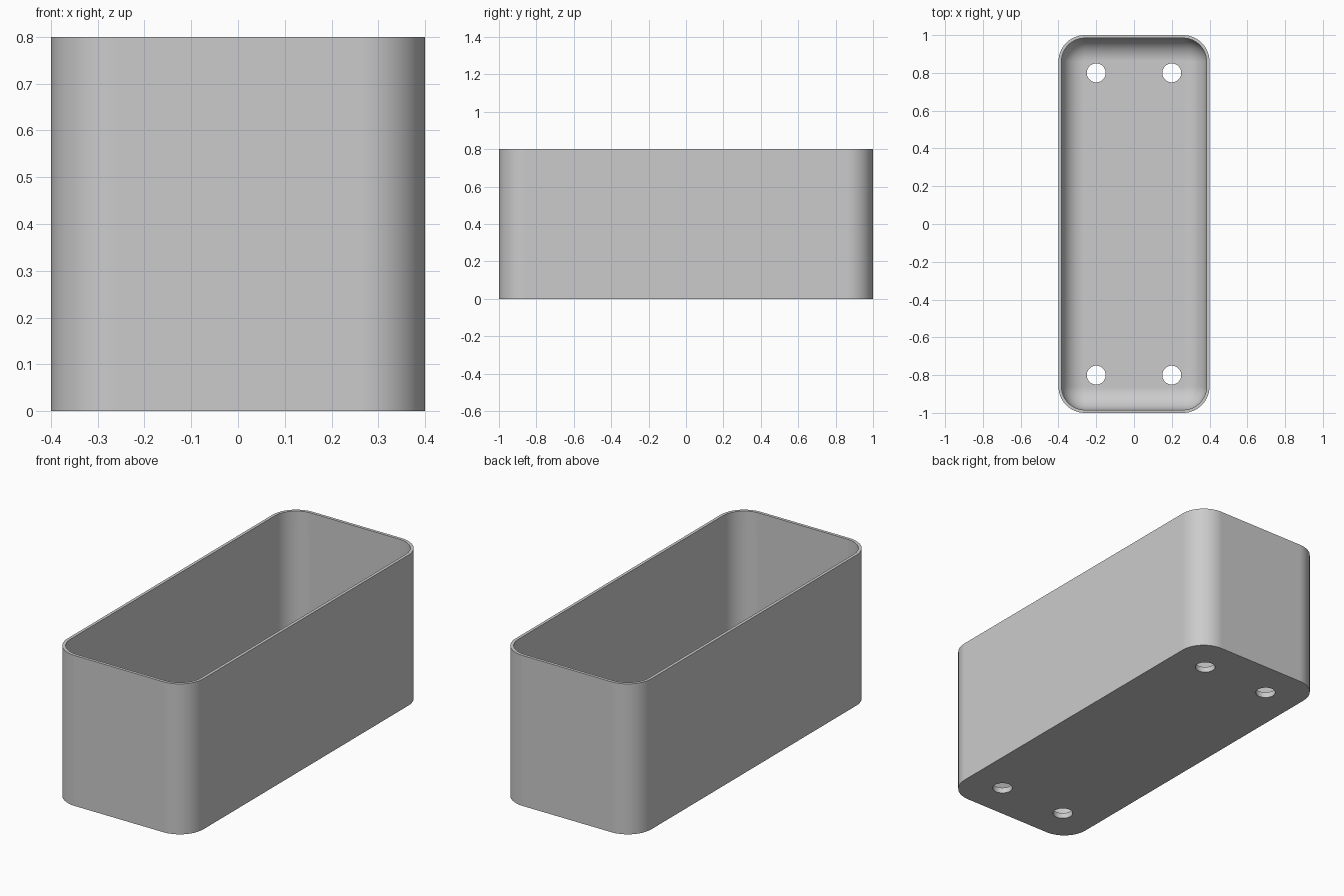
import bpy, bmesh, math

cube = bpy.data.objects.get("Cube")
if cube:
    bpy.data.objects.remove(cube, do_unlink=True)

HALF_X, HALF_Y, HEIGHT = 0.4, 1.0, 0.8
CORNER, WALL, FLOOR, FILLET = 0.14, 0.016, 0.03, 0.12
STEPS = 14

grey = bpy.data.materials.new("plain grey")
grey.use_nodes = True
colour = (0.6, 0.6, 0.6, 1)
grey.diffuse_color = colour
grey.node_tree.nodes["Principled BSDF"].inputs["Base Color"].default_value = colour


def ring(bm, inset, z):
    """Rounded rectangle of vertices, shrunk by inset."""
    r = CORNER - inset
    cx, cy = HALF_X - CORNER, HALF_Y - CORNER
    verts = []
    for q, (sx, sy) in enumerate([(1, 1), (-1, 1), (-1, -1), (1, -1)]):
        for i in range(STEPS + 1):
            a = math.pi / 2 * (q + i / STEPS)
            verts.append(bm.verts.new((sx * cx + r * math.cos(a),
                                       sy * cy + r * math.sin(a), z)))
    return verts


# Box shell: outer wall, rim, inner wall, rounded inner floor edge
bm = bmesh.new()
sections = [(0, 0), (0, HEIGHT), (WALL, HEIGHT)]
for i in range(STEPS + 1):
    a = math.pi / 2 * i / STEPS
    sections.append((WALL + FILLET * (1 - math.cos(a)),
                     FLOOR + FILLET * (1 - math.sin(a))))
rings = [ring(bm, inset, z) for inset, z in sections]
for low, high in zip(rings, rings[1:]):
    n = len(low)
    for i in range(n):
        j = (i + 1) % n
        bm.faces.new((low[i], low[j], high[j], high[i]))
bm.faces.new(rings[0][::-1])
bm.faces.new(rings[-1])
bmesh.ops.recalc_face_normals(bm, faces=bm.faces[:])
mesh = bpy.data.meshes.new("planter_box")
bm.to_mesh(mesh)
bm.free()
box = bpy.data.objects.new("planter_box", mesh)
bpy.context.collection.objects.link(box)
mesh.materials.append(grey)

# Four drain holes through the floor
bm = bmesh.new()
for x in (-0.2, 0.2):
    for y in (-0.8, 0.8):
        made = bmesh.ops.create_cone(bm, cap_ends=True, segments=40,
                                     radius1=0.05, radius2=0.05, depth=0.3)
        bmesh.ops.translate(bm, verts=made["verts"], vec=(x, y, 0))
cut_mesh = bpy.data.meshes.new("drain_hole_cutter")
bm.to_mesh(cut_mesh)
bm.free()
cut_mesh.materials.append(grey)
cutter = bpy.data.objects.new("drain_hole_cutter", cut_mesh)
bpy.context.collection.objects.link(cutter)
cutter.hide_render = True

cut = box.modifiers.new("drain_holes", "BOOLEAN")
cut.operation = "DIFFERENCE"
cut.solver = "EXACT"
cut.object = cutter
graph = bpy.context.evaluated_depsgraph_get()
result = bpy.data.meshes.new_from_object(box.evaluated_get(graph))
box.modifiers.clear()
box.data = result
bpy.data.objects.remove(cutter, do_unlink=True)

# Smooth corners, crisp rim and hole edges
bpy.ops.object.select_all(action="DESELECT")
box.select_set(True)
bpy.context.view_layer.objects.active = box
bpy.ops.object.shade_smooth_by_angle(angle=math.radians(35))
weighted = box.modifiers.new("flat_walls", "WEIGHTED_NORMAL")
weighted.keep_sharp = True
